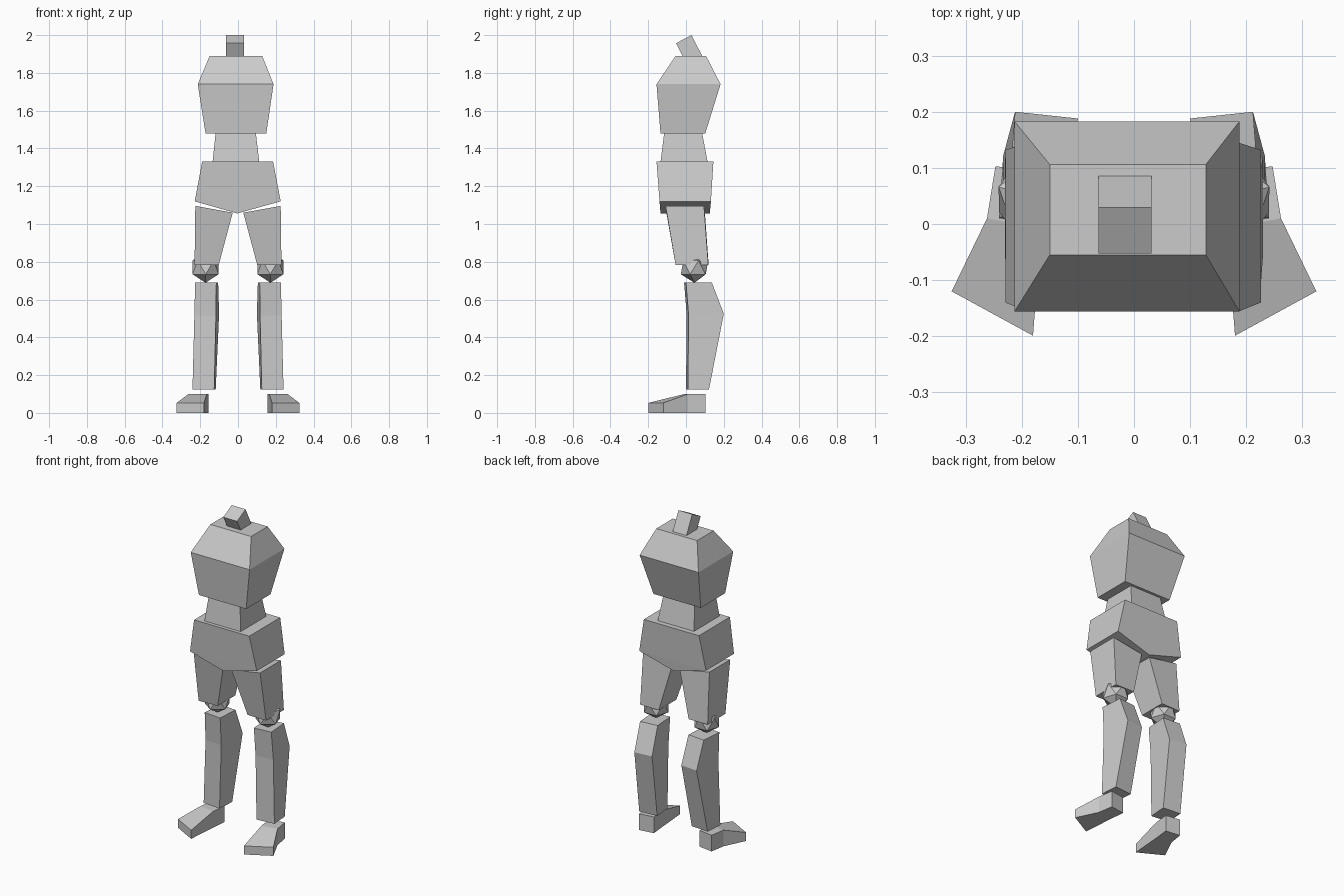
import bpy, bmesh, math
from mathutils import Matrix

grey = bpy.data.materials.new("plain grey")
grey.diffuse_color = (0.6, 0.6, 0.6, 1)


def finish(name, bm, mirror=False):
    bmesh.ops.remove_doubles(bm, verts=bm.verts, dist=0.0005)
    bmesh.ops.recalc_face_normals(bm, faces=bm.faces)
    mesh = bpy.data.meshes.new(name)
    bm.to_mesh(mesh)
    bm.free()
    mesh.materials.append(grey)
    ob = bpy.data.objects.new(name, mesh)
    bpy.context.collection.objects.link(ob)
    if mirror:
        m = ob.modifiers.new("mirror", 'MIRROR')
        m.use_mirror_merge = False
    return ob


def rect(z, x0, x1, y0, y1):
    return [(x0, y0, z), (x1, y0, z), (x1, y1, z), (x0, y1, z)]


def loft(name, sections, mirror=False):
    """Skin a stack of four-point sections and cap both ends."""
    bm = bmesh.new()
    rings = [[bm.verts.new(p) for p in s] for s in sections]
    for a, b in zip(rings, rings[1:]):
        for i in range(4):
            j = (i + 1) % 4
            bm.faces.new((a[i], a[j], b[j], b[i]))
    bm.faces.new(rings[0])
    bm.faces.new(rings[-1])
    return finish(name, bm, mirror)


# tilted neck stub
nx0, nx1 = -0.063, 0.031
loft("neck", [
    [(nx0, 0.015, 1.825), (nx1, 0.015, 1.825), (nx1, 0.097, 1.868), (nx0, 0.097, 1.868)],
    [(nx0, -0.053, 1.957), (nx1, -0.053, 1.957), (nx1, 0.029, 2.0), (nx0, 0.029, 2.0)]])

# torso
loft("chest", [rect(1.48, -0.172, 0.15, -0.135, 0.102),
               rect(1.74, -0.213, 0.188, -0.156, 0.183),
               rect(1.89, -0.15, 0.128, -0.055, 0.106)])
loft("waist", [rect(1.325, -0.135, 0.113, -0.135, 0.115),
               rect(1.485, -0.118, 0.094, -0.115, 0.085)])
# pelvis, ending in a ridge underneath
loft("pelvis", [rect(1.33, -0.19, 0.186, -0.156, 0.145),
                rect(1.12, -0.229, 0.226, -0.14, 0.132),
                rect(1.056, -0.004, -0.004, -0.135, 0.126)])

# legs, modelled on -x and mirrored
loft("thigh", [
    [(-0.23, -0.055, 0.783), (-0.102, -0.052, 0.783), (-0.102, 0.12, 0.783), (-0.23, 0.118, 0.783)],
    [(-0.226, -0.108, 1.096), (-0.028, -0.104, 1.06), (-0.028, 0.1, 1.06), (-0.226, 0.095, 1.096)]], True)

loft("shin", [
    [(-0.241, 0.01, 0.125), (-0.126, 0.0, 0.125), (-0.118, 0.112, 0.125), (-0.233, 0.122, 0.125)],
    [(-0.231, 0.014, 0.515), (-0.117, 0.004, 0.515), (-0.1, 0.188, 0.525), (-0.212, 0.2, 0.525)],
    [(-0.227, 0.0, 0.69), (-0.115, -0.01, 0.69), (-0.105, 0.126, 0.69), (-0.217, 0.137, 0.69)]], True)

# faceted knee joint
bm = bmesh.new()
bmesh.ops.create_icosphere(
    bm, subdivisions=1, radius=0.081,
    matrix=Matrix.Translation((-0.172, 0.045, 0.77)) @ Matrix.Rotation(math.radians(19), 4, 'Z'))
finish("knee", bm, True)

# foot: heel block tapering forward to a wide, turned-out toe
foot = [((-0.247, 0.103), (-0.155, 0.09), 0.10),
        ((-0.262, 0.01), (-0.165, -0.008), 0.10),
        ((-0.325, -0.12), (-0.18, -0.199), 0.053)]
loft("foot", [[(*o, 0), (*i, 0), (*i, h), (*o, h)] for o, i, h in foot], True)
